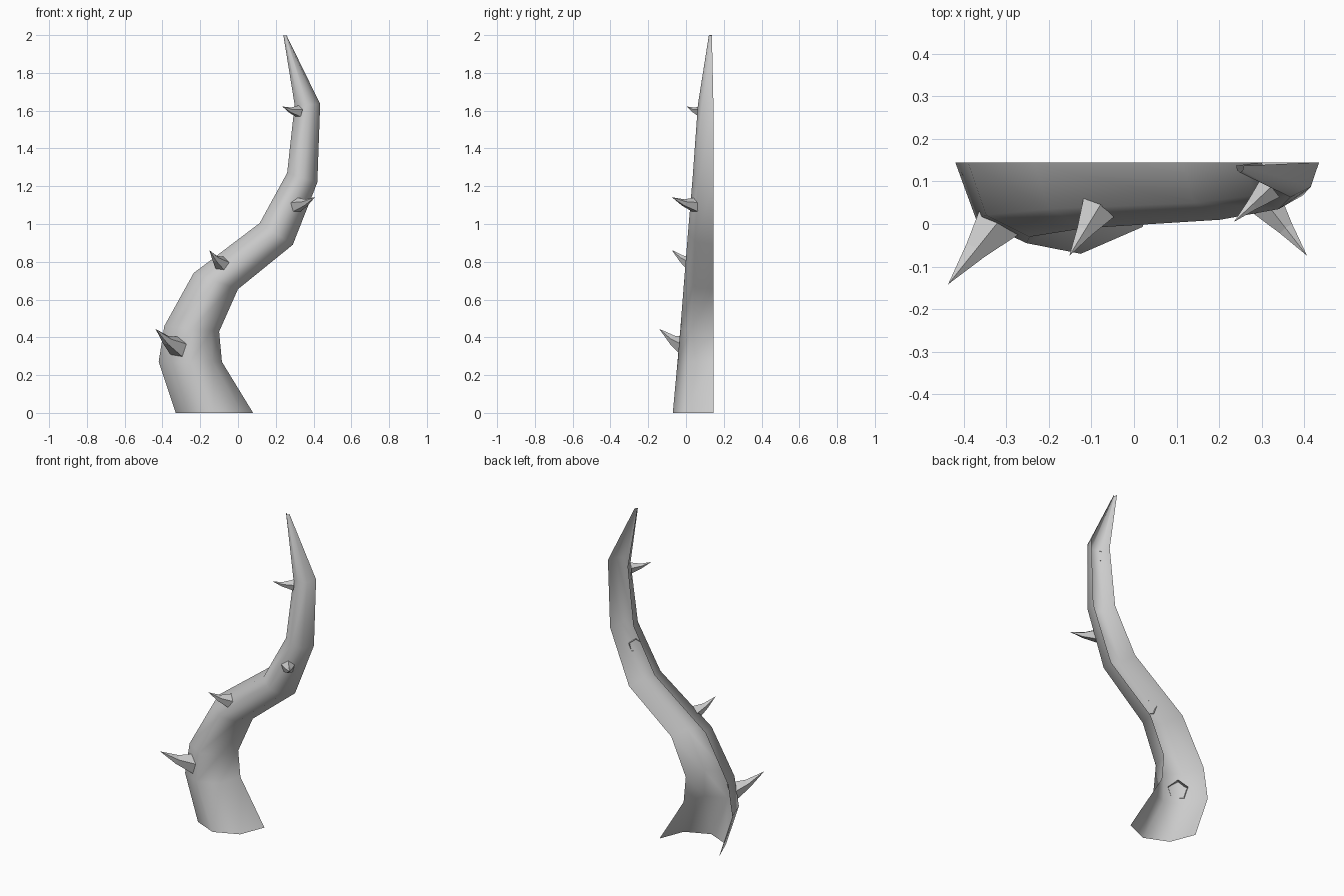
import bpy
import bmesh
import math
from mathutils import Vector

cube = bpy.data.objects.get("Cube")
if cube:
    bpy.data.objects.remove(cube)

grey = bpy.data.materials.new("pale grey")
grey.use_nodes = True
colour = (0.6, 0.6, 0.6, 1)
grey.diffuse_color = colour
grey.node_tree.nodes["Principled BSDF"].inputs["Base Color"].default_value = colour


def finish(name, bm, smooth):
    mesh = bpy.data.meshes.new(name)
    bm.to_mesh(mesh)
    bm.free()
    mesh.materials.append(grey)
    for face in mesh.polygons:
        face.use_smooth = smooth
    obj = bpy.data.objects.new(name, mesh)
    bpy.context.collection.objects.link(obj)
    return obj


def bridge(bm, a, b, closed):
    n = len(a)
    for i in range(n if closed else n - 1):
        j = (i + 1) % n
        bm.faces.new((a[i], a[j], b[j], b[i]))


# Stem: an open-backed half tube, each ring given by left x, z, right x, z,
# depth and back y
stem_rings = [
    (-0.33, 0.0, 0.08, 0.0, 0.215, 0.145),
    (-0.42, 0.27, -0.085, 0.27, 0.19, 0.145),
    (-0.39, 0.46, -0.10, 0.43, 0.175, 0.145),
    (-0.235, 0.74, 0.0, 0.655, 0.155, 0.145),
    (0.115, 1.005, 0.29, 0.89, 0.135, 0.145),
    (0.26, 1.27, 0.42, 1.22, 0.11, 0.145),
    (0.30, 1.63, 0.435, 1.635, 0.082, 0.145),
    (0.24, 2.0, 0.258, 1.997, 0.016, 0.137),
]
bm = bmesh.new()
previous = None
for lx, lz, rx, rz, depth, back in stem_rings:
    left, right = Vector((lx, back, lz)), Vector((rx, back, rz))
    middle, half = (left + right) / 2, (right - left) / 2
    ring = []
    for i in range(5):
        a = math.pi * i / 4
        ring.append(bm.verts.new(
            middle - half * math.cos(a) - Vector((0, depth * math.sin(a), 0))))
    if previous:
        bridge(bm, previous, ring, False)
    previous = ring
finish("stem", bm, True)


# Thorns: five-sided hooked spikes, open at the base
def thorn(name, base, tip, radius):
    base, tip = Vector(base), Vector(tip)
    bm = bmesh.new()
    axis = tip - base
    axis.z *= 0.5
    middle = base.lerp(tip, 0.5) - Vector((0, 0, radius * 0.2))
    rings = []
    for centre, direction, r in ((base, axis, radius),
                                 (middle, tip - base, radius * 0.45)):
        side = direction.cross(Vector((0, 0, 1))).normalized()
        up = side.cross(direction).normalized()
        rings.append([bm.verts.new(centre + r * (
            side * math.sin(math.tau * i / 5) + up * math.cos(math.tau * i / 5)))
            for i in range(5)])
    bridge(bm, rings[0], rings[1], True)
    point = bm.verts.new(tip)
    for i in range(5):
        bm.faces.new((rings[1][i], rings[1][(i + 1) % 5], point))
    bmesh.ops.recalc_face_normals(bm, faces=bm.faces)
    finish(name, bm, False)


thorn("thorn_lowest", (-0.315, 0.01, 0.345), (-0.437, -0.142, 0.445), 0.06)
thorn("thorn_lower", (-0.085, 0.035, 0.785), (-0.152, -0.075, 0.862), 0.044)
thorn("thorn_upper", (0.31, 0.05, 1.1), (0.407, -0.075, 1.142), 0.042)
thorn("thorn_highest", (0.32, 0.085, 1.595), (0.235, 0.005, 1.622), 0.033)
